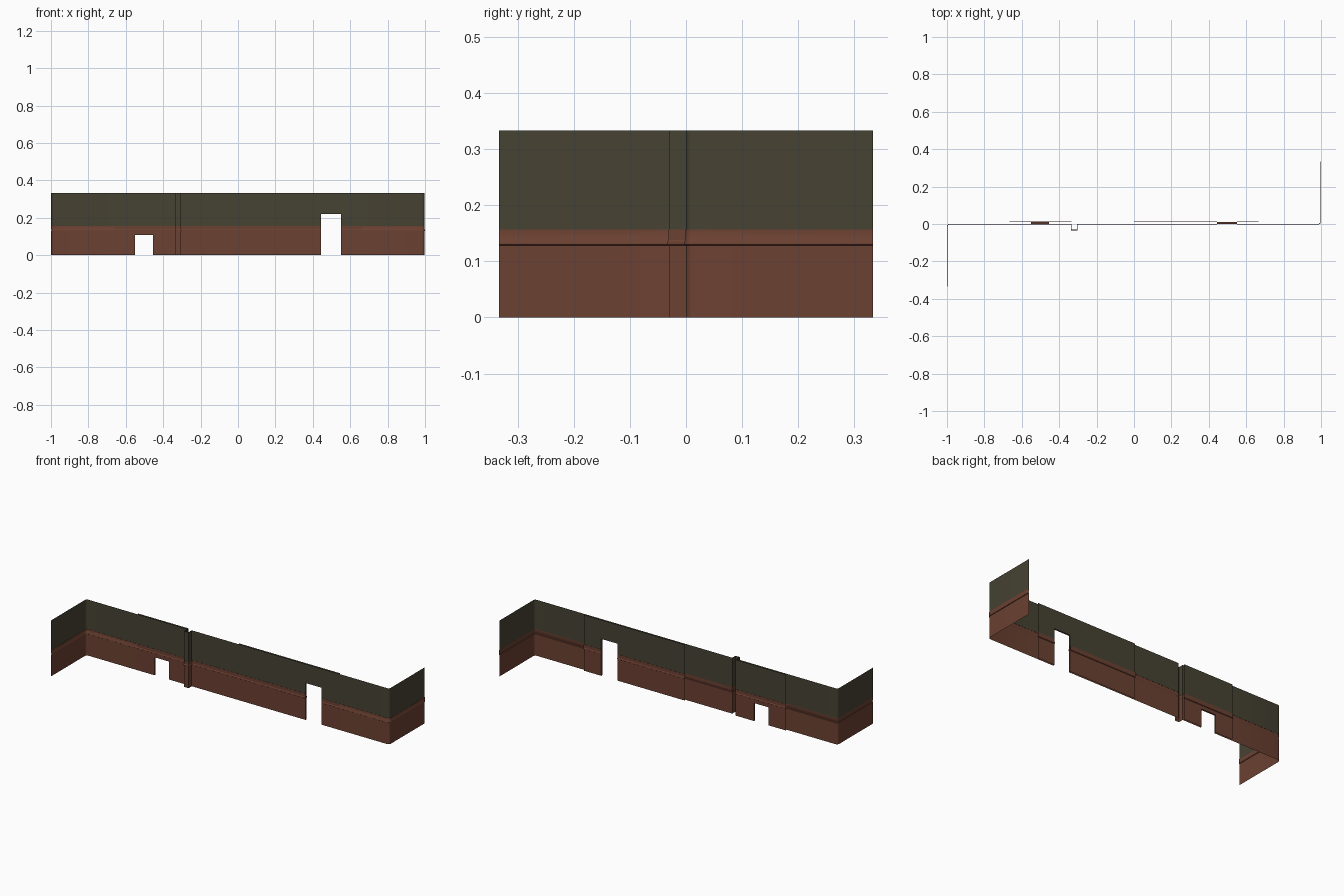
import bpy, bmesh, math
from mathutils import Vector

if "Cube" in bpy.data.objects:
    bpy.data.objects.remove(bpy.data.objects["Cube"])

H, SPLIT, T = 0.3333, 0.157, 0.01   # wall height, colour line, wall thickness
R, E = 0.014, 0.997                 # corner radius, face of end wall


def material(name, rgb):
    m = bpy.data.materials.new(name)
    m.diffuse_color = (*rgb, 1)
    m.use_nodes = True
    m.node_tree.nodes["Principled BSDF"].inputs["Base Color"].default_value = m.diffuse_color
    return m


brown = material("brown_dado", (0.150, 0.053, 0.032))
green = material("dark_olive_wall", (0.062, 0.055, 0.033))

# (outward offset, height): flat dado, moulded rail, flat upper wall
PROFILE = [(0, 0), (0, 0.128), (0.003, 0.130), (0.003, 0.135), (0.001, 0.138),
           (0.001, SPLIT), (0, SPLIT), (0, H)]


def finish(name, bm, one_colour=False):
    me = bpy.data.meshes.new(name)
    for f in bm.faces:
        up = f.calc_center_median().z > SPLIT
        f.material_index = 1 if up and not one_colour else 0
    bm.to_mesh(me)
    bm.free()
    me.materials.append(brown)
    me.materials.append(green)
    ob = bpy.data.objects.new(name, me)
    bpy.context.collection.objects.link(ob)
    return ob


def sweep(bm, path, z0=0.0):
    """Run the wall profile along a path; outside is to the right of travel."""
    prof = PROFILE if z0 == 0 else [(0, z0)] + [p for p in PROFILE if p[1] > z0]
    pts = [Vector(p) for p in path]
    dirs = [(b - a).normalized() for a, b in zip(pts, pts[1:])]
    cols = []
    for i, p in enumerate(pts):
        a, b = dirs[max(i - 1, 0)], dirs[min(i, len(dirs) - 1)]
        na, nb = Vector((a.y, -a.x)), Vector((b.y, -b.x))
        n = (na + nb) / (1 + na.dot(nb))
        cols.append([bm.verts.new((p.x + n.x * o, p.y + n.y * o, z)) for o, z in prof])
    for c, d in zip(cols, cols[1:]):
        for j in range(len(prof) - 1):
            bm.faces.new((c[j], d[j], d[j + 1], c[j + 1]))


def arc(cx, cy, a0, a1, n=5):
    return [(cx + R * math.cos(math.radians(a0 + (a1 - a0) * i / n)),
             cy + R * math.sin(math.radians(a0 + (a1 - a0) * i / n))) for i in range(n + 1)]


def wall(name, path):
    bm = bmesh.new()
    sweep(bm, path)
    return finish(name, bm)


def doorway(name, x0, x1, d0, d1, top):
    """Two-sided wall with an opening and its reveal."""
    bm = bmesh.new()
    for a, b, z in ((x0, d0, 0), (d0, d1, top), (d1, x1, 0)):
        sweep(bm, [(a, 0), (b, 0)], z)
        sweep(bm, [(b, T), (a, T)], z)
    finish(name, bm)
    bm = bmesh.new()
    ring = [(d0, 0), (d0, top), (d1, top), (d1, 0)]
    front = [bm.verts.new((x, 0, z)) for x, z in ring]
    back = [bm.verts.new((x, T, z)) for x, z in ring]
    for i in range(3):
        bm.faces.new((front[i], front[i + 1], back[i + 1], back[i]))
    finish(name + "_reveal", bm, True)


t = 1 / 3
# corner walls
inner = wall("inner_corner_wall", [(-1, -t)] + arc(-1 + R, -R, 180, 90) + [(-2 * t, 0)])
outer = wall("outer_corner_wall", [(2 * t, 0)] + arc(E - R, R, -90, 0) + [(E, t)])
for ob in (inner, outer):
    bpy.ops.object.select_all(action='DESELECT')
    ob.select_set(True)
    bpy.context.view_layer.objects.active = ob
    bpy.ops.object.shade_smooth_by_angle(angle=math.radians(35))

# pillar section, open behind
wall("pillar_wall", [(-t, 0), (-t, -0.0305), (-0.305, -0.0305), (-0.305, 0), (0, 0)])

# plain two-sided section
bm = bmesh.new()
sweep(bm, [(0, 0), (t, 0)])
sweep(bm, [(t, T), (0, T)])
finish("plain_wall", bm)

# sections with openings
doorway("low_hatch_wall", -2 * t, -t, -0.55, -0.455, 0.107)
doorway("door_wall", t, 2 * t, 0.445, 0.552, 0.22)
